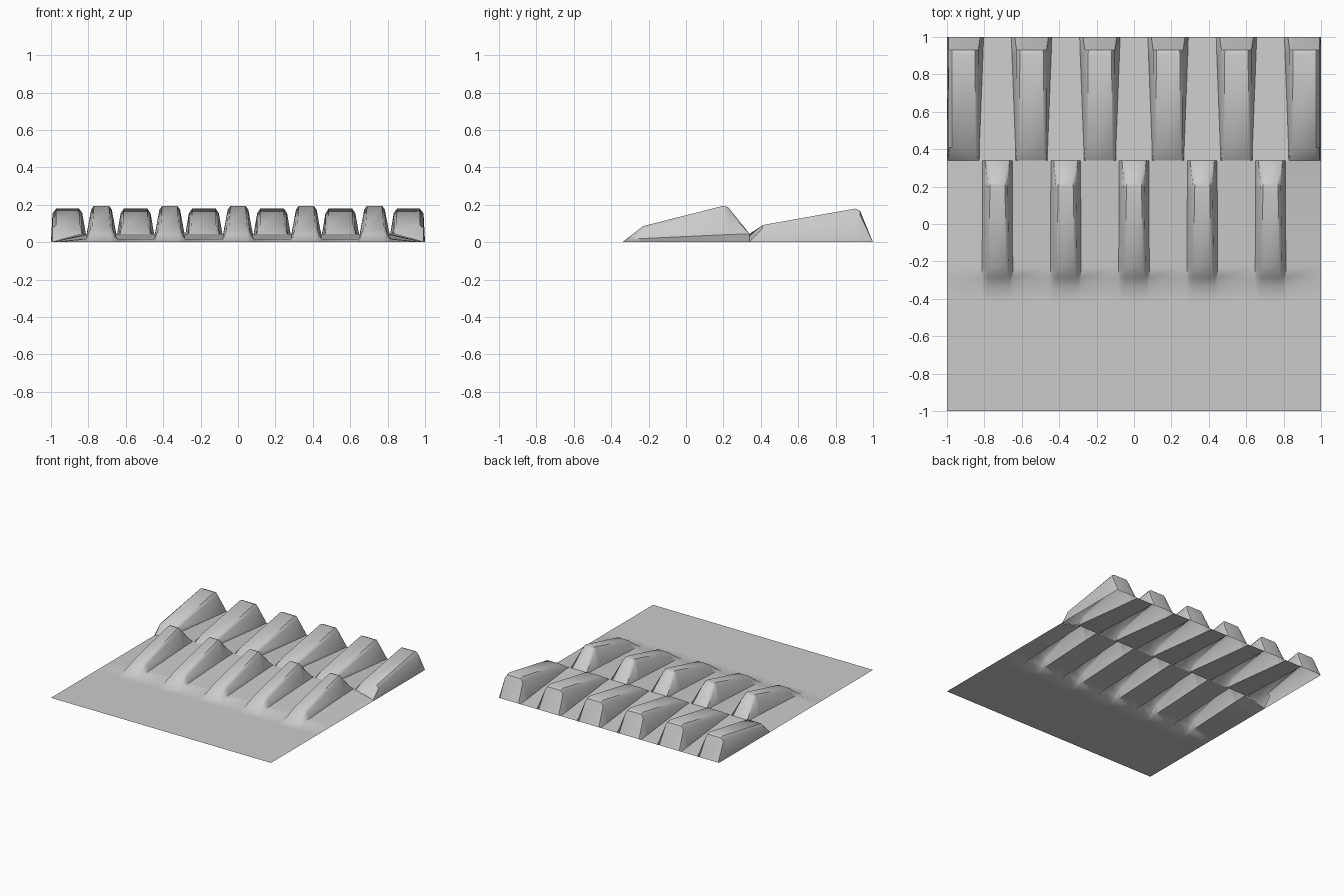
import bpy, bmesh

if "Cube" in bpy.data.objects:
    bpy.data.objects.remove(bpy.data.objects["Cube"])

PITCH = 0.365
# stations: y, half widths (base, shoulder, top), heights (base, shoulder, top)
FRONT = [
    (-0.34, (.085, .070, .050), (0, 0, 0)),
    (-0.285, (.083, .068, .050), (.017, .038, .043)),
    (-0.23, (.082, .061, .048), (.020, .068, .086)),
    (0.20, (.080, .055, .040), (.040, .175, .195)),
    (0.225, (.080, .053, .036), (.041, .165, .188)),
    (0.34, (.080, .065, .045), (.045, .045, .045)),
]
BACK = [
    (0.34, (.085, .080, .065), (.045, .045, .045)),
    (0.41, (.086, .078, .065), (.041, .075, .092)),
    (0.905, (.105, .080, .063), (.006, .155, .180)),
    (0.93, (.106, .080, .061), (.005, .146, .170)),
    (1.0, (.108, .090, .068), (0, 0, 0)),
]


def edge_taper(x):
    return min(1.0, max(0.0, (1 - abs(x)) / 0.17))


def section(station, cx):
    """Cross-section of one ridge; the outermost ridges stop at the sheet edge."""
    y, (b, m, t), (zb, zm, zt) = station
    xs = [-b, -m, -t, t, m, b]
    zs = [zb, zm, zt, zt, zm, zb]
    pts = []
    corner = abs(cx) > 0.85
    for i, (x, z) in enumerate(zip(xs, zs)):
        px = cx + x
        if corner:
            outer = i if cx < 0 else 5 - i
            if outer < 3:
                px = (1.0, .992, .972)[outer] * (-1 if cx < 0 else 1)
            if outer == 0:
                z = 0
            elif y < 0.35:
                z *= edge_taper(px)
        pts.append((px, y, z))
    return pts


def loft(bm, rows):
    vs = [[bm.verts.new(p) for p in r] for r in rows]
    for a, b in zip(vs, vs[1:]):
        for i in range(len(a) - 1):
            bm.faces.new((a[i], a[i + 1], b[i + 1], b[i]))


def row(bm, stations, centers):
    # ridges, and the gently ramped floor between them
    lofts = [[section(s, c) for s in stations] for c in centers]
    for l in lofts:
        loft(bm, l)
    for l, r in zip(lofts, lofts[1:]):
        loft(bm, [(a[-1], b[0]) for a, b in zip(l, r)])
    return lofts


bm = bmesh.new()
# front row of five ridges
front = row(bm, FRONT, [PITCH * i for i in range(-2, 3)])
# floor ramps falling to the side edges
loft(bm, [((-1, s[0][1], 0), s[0]) for s in front[0]])
loft(bm, [(s[-1], (1, s[0][1], 0)) for s in front[-1]])
# back row of six ridges
row(bm, BACK, [PITCH * (i + .5) for i in range(-3, 3)])
# flat apron
xs = [-1] + [p[0] for l in front for p in l[0]] + [1]
loft(bm, [[(x, y, 0) for x in xs] for y in (-1, -0.42, -0.34)])

bmesh.ops.remove_doubles(bm, verts=bm.verts, dist=0.0005)
bmesh.ops.recalc_face_normals(bm, faces=bm.faces)
if sum(f.normal.z for f in bm.faces) < 0:
    bmesh.ops.reverse_faces(bm, faces=bm.faces)
mesh = bpy.data.meshes.new("ridged_sheet")
bm.to_mesh(mesh)
bm.free()
obj = bpy.data.objects.new("ridged_sheet", mesh)
bpy.context.collection.objects.link(obj)
bpy.context.view_layer.objects.active = obj
obj.select_set(True)
bpy.ops.object.shade_smooth_by_angle(angle=0.7)
